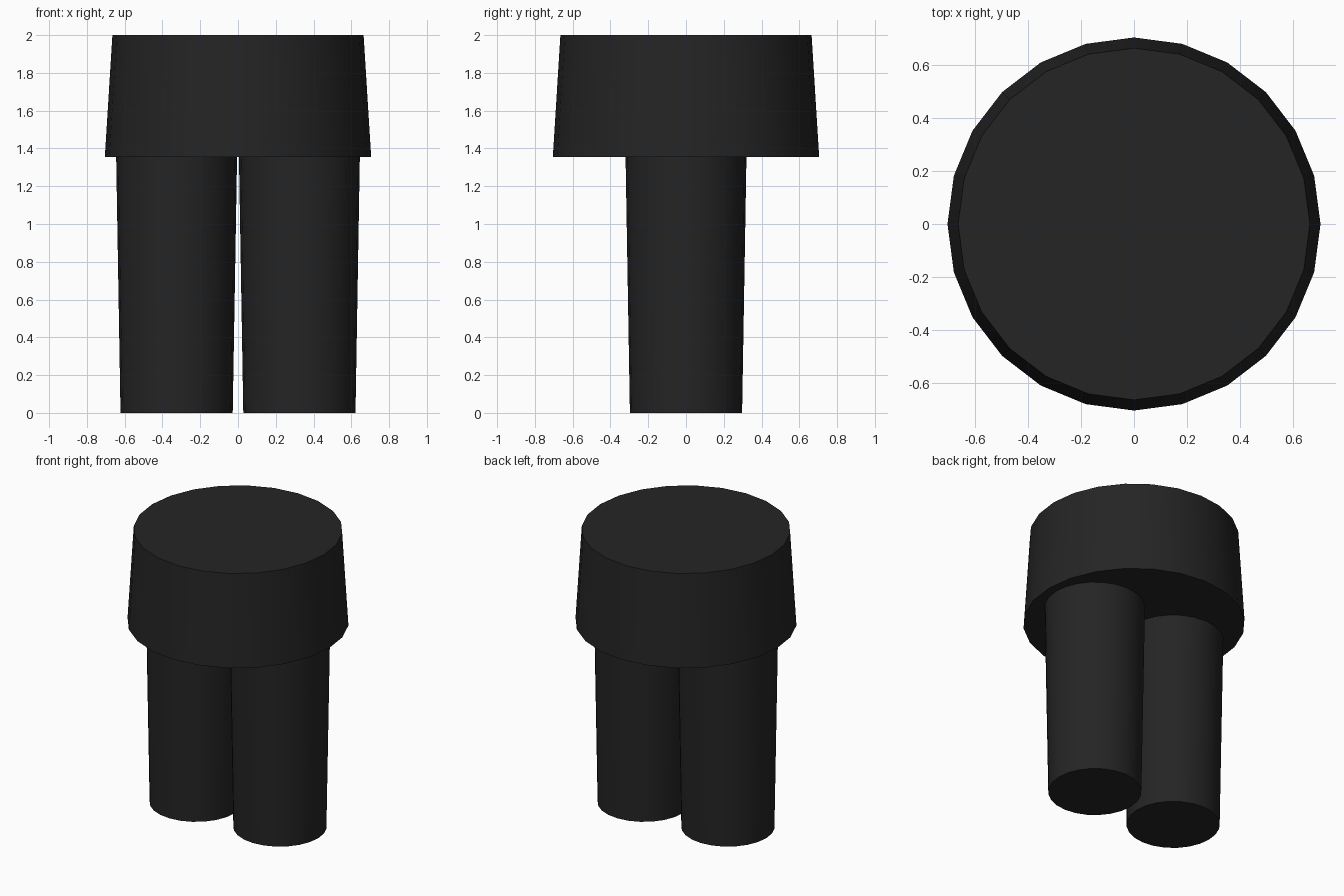
import bpy
import math

cube = bpy.data.objects.get("Cube")
if cube:
    bpy.data.objects.remove(cube, do_unlink=True)

SIDES = 24
HIP_BOTTOM = 1.355

# Single dark cloth colour
cloth = bpy.data.materials.new("dark_cloth")
cloth.use_nodes = True
color = (0.018, 0.018, 0.018, 1)
cloth.diffuse_color = color
cloth.node_tree.nodes["Principled BSDF"].inputs["Base Color"].default_value = color


def tapered_cylinder(name, x, z_low, z_high, r_low, r_high):
    """Capped, smooth-sided tapered cylinder standing between two heights."""
    bpy.ops.mesh.primitive_cone_add(
        vertices=SIDES, radius1=r_low, radius2=r_high, depth=z_high - z_low,
        location=(x, 0, (z_low + z_high) / 2))
    part = bpy.context.object
    part.name = name
    part.data.materials.append(cloth)
    bpy.ops.object.shade_smooth_by_angle(angle=math.radians(30))
    return part


# Wide waist block, flaring slightly toward its lower rim
tapered_cylinder("waist", 0, HIP_BOTTOM, 2.0, 0.705, 0.665)

# Pair of legs, narrowing toward the floor
for side, sign in (("left", 1), ("right", -1)):
    tapered_cylinder(side + "_leg", sign * 0.325, 0, HIP_BOTTOM, 0.297, 0.32)
